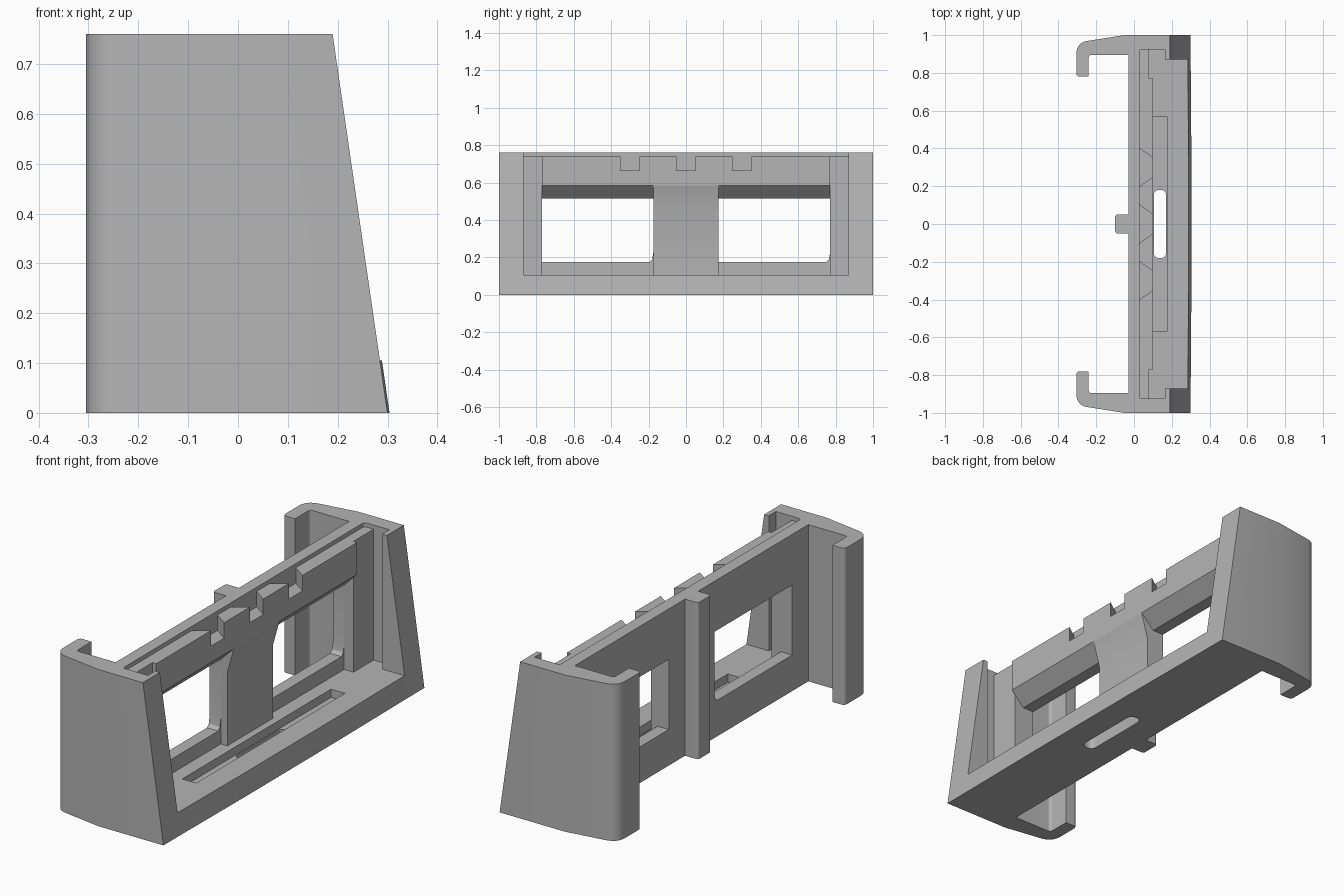
import bpy
import bmesh
from mathutils import Vector

cube = bpy.data.objects.get("Cube")
if cube:
    bpy.data.objects.remove(cube, do_unlink=True)

grey = bpy.data.materials.new("plain grey")
grey.use_nodes = True
grey.diffuse_color = (0.46, 0.46, 0.46, 1)
grey.node_tree.nodes["Principled BSDF"].inputs["Base Color"].default_value = grey.diffuse_color

HEIGHT = 0.76
FLOOR = 0.105
LEAN = 0.145  # backward slope of the open face


def rounded(points, steps=6):
    """Outline of (u, v) or (u, v, radius) corners, with the latter rounded."""
    result = []
    for i, point in enumerate(points):
        corner = Vector(point[:2])
        if len(point) == 2:
            result.append(corner)
            continue
        before = Vector(points[i - 1][:2]) - corner
        after = Vector(points[(i + 1) % len(points)][:2]) - corner
        a = corner + before.normalized() * point[2]
        b = corner + after.normalized() * point[2]
        for s in range(steps + 1):
            t = s / steps
            result.append(a * (1 - t) ** 2 + corner * 2 * t * (1 - t) + b * t ** 2)
    return result


def prism(name, outline, axis, start, end, lean=False):
    """Extrude an outline along an axis; the outline uses the other two axes in order."""
    bm = bmesh.new()
    rings = []
    for level in (start, end):
        ring = []
        for u, v in rounded(outline):
            co = {"x": (level, u, v), "y": (u, level, v), "z": (u, v, level)}[axis]
            ring.append(bm.verts.new(co))
        rings.append(ring)
    low, high = rings
    bm.faces.new(low)
    bm.faces.new(high)
    for i in range(len(low)):
        j = (i + 1) % len(low)
        bm.faces.new((low[i], low[j], high[j], high[i]))
    if lean:
        for v in bm.verts:
            if v.co.x > 0.25:
                v.co.x -= LEAN * v.co.z
    bmesh.ops.recalc_face_normals(bm, faces=bm.faces)
    mesh = bpy.data.meshes.new(name)
    bm.to_mesh(mesh)
    bm.free()
    mesh.materials.append(grey)
    obj = bpy.data.objects.new(name, mesh)
    bpy.context.collection.objects.link(obj)
    return obj


def rect(u0, u1, v0, v1, *radius):
    return [(u, v, *radius) for u, v in ((u0, v0), (u1, v0), (u1, v1), (u0, v1))]


def activate(obj):
    bpy.ops.object.select_all(action="DESELECT")
    obj.select_set(True)
    bpy.context.view_layer.objects.active = obj


def cut(obj, cutter):
    cutter.hide_render = True
    mod = obj.modifiers.new("cut", "BOOLEAN")
    mod.operation = "DIFFERENCE"
    mod.solver = "EXACT"
    mod.object = cutter
    activate(obj)
    bpy.ops.object.modifier_apply(modifier=mod.name)
    bpy.data.objects.remove(cutter, do_unlink=True)


parts = []

# End walls with hooked rear edges and a vertical slot
end_outline = [
    (0.3, 1), (-0.05, 1), (-0.305, 0.96, 0.06), (-0.305, 0.78, 0.02),
    (-0.24, 0.78), (-0.24, 0.895, 0.015), (0.03, 0.895), (0.03, 0.925, 0.015),
    (0.165, 0.925), (0.165, 0.87), (0.3, 0.87),
]
for side, sign in (("left", 1), ("right", -1)):
    outline = [(p[0], p[1] * sign, *p[2:]) for p in end_outline]
    parts.append(prism("end_wall_" + side, outline, "z", 0, HEIGHT, lean=True))
    low, high = sorted((0.77 * sign, 0.925 * sign))
    parts.append(prism("window_jamb_" + side, rect(0.03, 0.08, low, high), "z", FLOOR, 0.74))

# Upright panel with two windows
panel = prism("panel", rect(-0.03, 0.03, -0.897, 0.897), "z", 0, HEIGHT)
for start in (-0.77, 0.175):
    stop = start + 0.595
    window = [(start, 0.175), (stop - 0.02, 0.175), (stop - 0.006, 0.19),
              (stop, 0.225), (stop, 0.515), (start, 0.515)]
    cut(panel, prism("window_cutter", window, "x", -0.2, 0.2))
parts.append(panel)

# Floor with a bowed front edge, a shallow groove and a through slot
half = [(0.03, 0.925), (0.165, 0.925), (0.165, 0.87), (0.3, 0.87), (0.304, 0.35)]
floor = prism("floor", half + [(x, -y) for x, y in reversed(half)], "z", 0, FLOOR, lean=True)
cut(floor, prism("groove_cutter", rect(0.1, 0.175, -0.57, 0.57), "z", 0.065, 0.2))
cut(floor, prism("slot_cutter", rect(0.105, 0.17, -0.18, 0.18, 0.03), "z", -0.1, 0.2))
parts.append(floor)

# Notched top bar with a sloping underside
bar = prism("notched_bar", [(0.03, 0.515), (0.1, 0.585), (0.1, 0.74), (0.03, 0.74)],
            "y", -0.77, 0.77)
for y in (-0.3, 0, 0.3):
    notch = [(0.03, y - 0.1), (0.115, y - 0.04), (0.115, y + 0.04), (0.03, y + 0.1)]
    cut(bar, prism("notch_cutter", notch, "z", 0.665, 0.9))
parts.append(bar)

# Centre post, flaring forward to meet the bar
parts.append(prism("centre_post", [(0.03, FLOOR), (0.065, FLOOR), (0.065, 0.46),
                                   (0.1, 0.585), (0.03, 0.585)], "y", -0.175, 0.175))

# Rear guide rib
parts.append(prism("rear_rib", [(-0.03, -0.05), (-0.1, -0.05, 0.015),
                                (-0.1, 0.05, 0.015), (-0.03, 0.05)], "z", 0, HEIGHT))

for part in parts:
    activate(part)
    bpy.ops.object.shade_smooth_by_angle()
